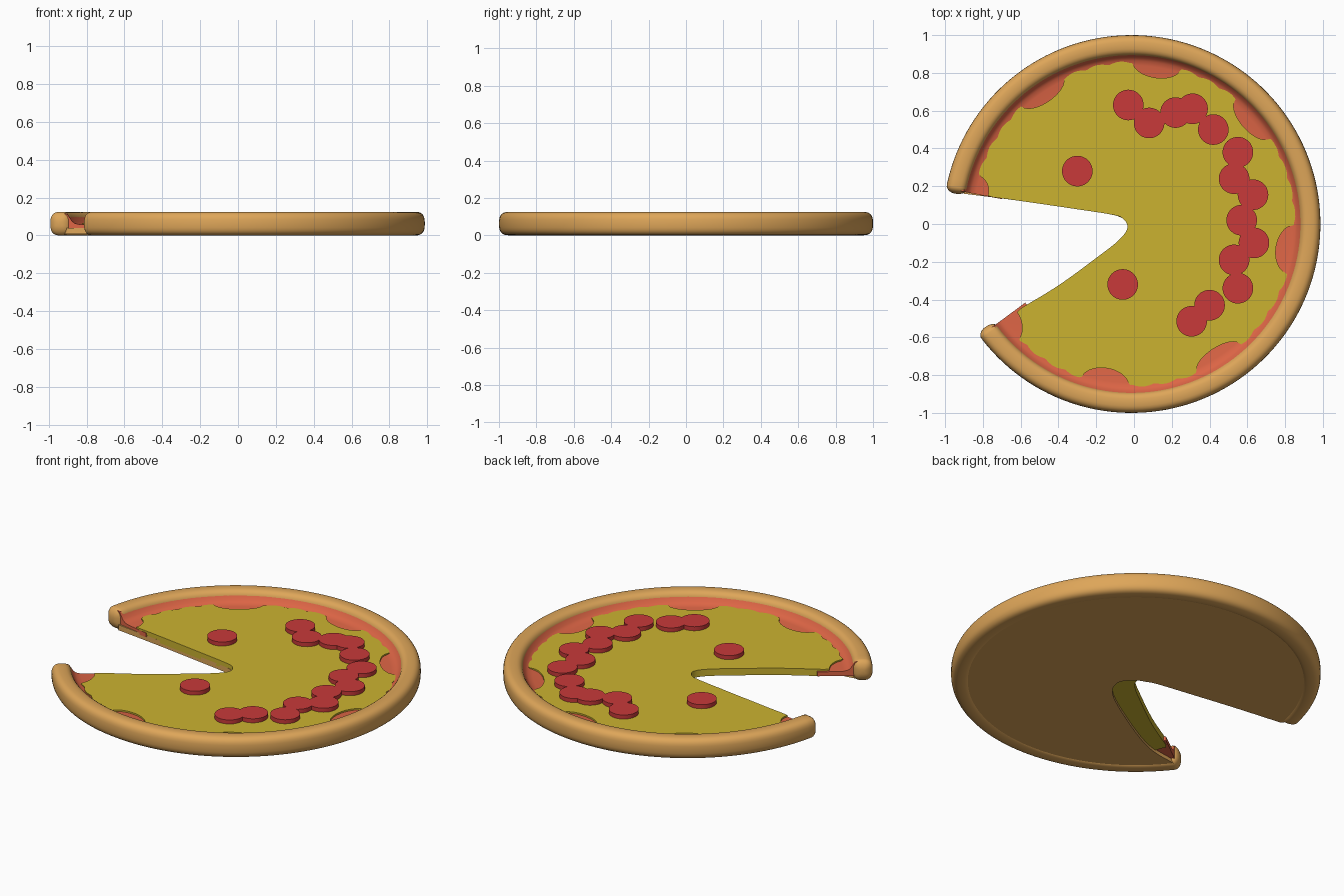
import bpy, bmesh, math
from mathutils import Vector

if "Cube" in bpy.data.objects:
    bpy.data.objects.remove(bpy.data.objects["Cube"])

CX = -0.013                      # ring centre in x
A0, A1 = math.radians(215.8), math.radians(529.6)   # ends of the uncut arc


def material(name, rgb):
    m = bpy.data.materials.new(name)
    m.diffuse_color = (*rgb, 1)
    m.use_nodes = True
    m.node_tree.nodes["Principled BSDF"].inputs["Base Color"].default_value = m.diffuse_color
    return m


CRUST = material("baked_dough", (0.73, 0.38, 0.10))
SAUCE = material("tomato_sauce", (0.72, 0.13, 0.06))
CHEESE = material("melted_cheese", (0.60, 0.45, 0.03))
MEAT = material("cured_sausage", (0.58, 0.042, 0.042))


def finish(name, bm, mat, angle=40):
    bmesh.ops.recalc_face_normals(bm, faces=bm.faces)
    me = bpy.data.meshes.new(name)
    bm.to_mesh(me)
    bm.free()
    ob = bpy.data.objects.new(name, me)
    bpy.context.collection.objects.link(ob)
    me.materials.append(mat)
    bpy.ops.object.select_all(action='DESELECT')
    ob.select_set(True)
    bpy.context.view_layer.objects.active = ob
    bpy.ops.object.shade_smooth_by_angle(angle=math.radians(angle))
    return ob


def polar(r, a):
    return (CX + r * math.cos(a), r * math.sin(a))


def smooth(pts, n=8):
    """Catmull-Rom curve through the points."""
    p = [Vector(q) for q in pts]
    p = [2 * p[0] - p[1]] + p + [2 * p[-1] - p[-2]]
    out = []
    for i in range(1, len(p) - 2):
        a, b, c, d = p[i - 1:i + 3]
        for k in range(n):
            t = k / n
            v = 0.5 * (2 * b + (c - a) * t + (2 * a - 5 * b + 4 * c - d) * t * t
                       + (3 * b - a - 3 * c + d) * t ** 3)
            out.append((v.x, v.y))
    return out + [tuple(pts[-1])]


def plate(name, outline, z0, z1, mat):
    bm = bmesh.new()
    f = bm.faces.new([bm.verts.new((x, y, z0)) for x, y in outline])
    ext = bmesh.ops.extrude_face_region(bm, geom=[f], use_keep_orig=True)
    vs = [g for g in ext["geom"] if isinstance(g, bmesh.types.BMVert)]
    bmesh.ops.translate(bm, verts=vs, vec=(0, 0, z1 - z0))
    bmesh.ops.triangulate(bm, faces=[g for g in bm.faces if len(g.verts) > 4])
    return finish(name, bm, mat)


def sweep(name, stations, profile, mat):
    """Closed (r, z) profile swept over (angle, scale) stations, capped."""
    bm = bmesh.new()
    rc = sum(p[0] for p in profile) / len(profile)
    zc = sum(p[1] for p in profile) / len(profile)
    rings = []
    for a, s in stations:
        rings.append([bm.verts.new((*polar(rc + (r - rc) * s, a), zc + (z - zc) * s))
                      for r, z in profile])
    n = len(profile)
    for u, v in zip(rings, rings[1:]):
        for i in range(n):
            bm.faces.new((u[i], u[(i + 1) % n], v[(i + 1) % n], v[i]))
    bm.faces.new(rings[0])
    bm.faces.new(rings[-1])
    return finish(name, bm, mat)


# crust rim: rounded-square section with rounded ends
def sup(c):
    return math.copysign(abs(c) ** 0.72, c)


section = [(0.945 + 0.055 * sup(math.cos(t)), 0.0625 + 0.0625 * sup(math.sin(t)))
           for t in (2 * math.pi * i / 28 for i in range(28))]
E, N = 0.04, 6
caps = [(E * (1 - math.cos(k * math.pi / 2 / N)), math.sin(k * math.pi / 2 / N))
        for k in range(1, N)]
B0, B1 = A0 - 0.012, A1 + 0.012
stations = [(B0 + d, s) for d, s in caps]
stations += [(B0 + E + (B1 - B0 - 2 * E) * i / 128, 1) for i in range(129)]
stations += [(B1 - d, s) for d, s in reversed(caps)]
sweep("crust_rim", stations, section, CRUST)

# the missing slice: cut edges running from the upper rim to the lower rim
upper = [(-0.60, 0.122), (-0.30, 0.078), (-0.12, 0.05), (-0.06, 0.03)]
cheese_cut = smooth([(-0.75, 0.142)] + upper + [
    (-0.035, -0.02), (-0.08, -0.085), (-0.2, -0.18), (-0.4, -0.325), (-0.6, -0.447)])
dough_cut = smooth([(-0.9, 0.16)] + upper + [
    (0.0, 0.0), (0.05, -0.08), (-0.02, -0.2), (-0.29, -0.38), (-0.54, -0.51), (-0.74, -0.55)])

# dough base
arc = [polar(0.92, A0 + 0.03 + (A1 - A0 - 0.04) * i / 120) for i in range(121)]
plate("dough_base", arc + dough_cut, 0.008, 0.04, CRUST)

# sauce ring climbing the inside of the rim
sauce_profile = [(0.70, 0.03), (0.92, 0.03), (0.92, 0.117), (0.905, 0.113), (0.893, 0.095),
                 (0.88, 0.075), (0.865, 0.064), (0.84, 0.058), (0.70, 0.055)]
sweep("sauce_ring", [(A0 + 0.012 + (A1 - A0 - 0.02) * i / 128, 1) for i in range(129)],
      sauce_profile, SAUCE)

# cheese with scalloped edge and larger bites: (angle, half width, depth)
bites = [(124, .16, .075), (81, .15, .075), (41, .16, .075), (351, .15, .085),
         (303, .16, .07), (260.5, .15, .085), (217, .15, .095), (168, .1, .085)]


def cheese_radius(a):
    r = 0.85 + 0.012 * abs(math.sin(a * 22)) + 0.008 * math.cos(a)
    for deg, w, depth in bites:
        d = (a - math.radians(deg) + math.pi) % (2 * math.pi) - math.pi
        if abs(d) < w:
            r = min(r, 0.86 - depth * math.sqrt(1 - (d / w) ** 2))
    return r


C0, C1 = math.radians(217.6), math.radians(528.9)
edge = [polar(cheese_radius(a), a) for a in (C0 + (C1 - C0) * i / 480 for i in range(481))]
plate("cheese_layer", edge + cheese_cut, 0.025, 0.066, CHEESE)

# sausage slices
spots = [(-0.03, 0.63), (0.08, 0.535), (0.22, 0.59), (0.31, 0.61), (0.42, 0.5),
         (0.55, 0.38), (0.53, 0.24), (0.63, 0.155), (0.57, 0.02), (0.635, -0.1),
         (0.53, -0.19), (0.55, -0.34), (0.4, -0.43), (0.305, -0.515),
         (-0.3, 0.28), (-0.06, -0.32)]
for i, (x, y) in enumerate(spots):
    plate(f"sausage_slice_{i + 1}",
          [(x + 0.081 * math.cos(t), y + 0.081 * math.sin(t))
           for t in (2 * math.pi * k / 40 for k in range(40))], 0.06, 0.09, MEAT)
